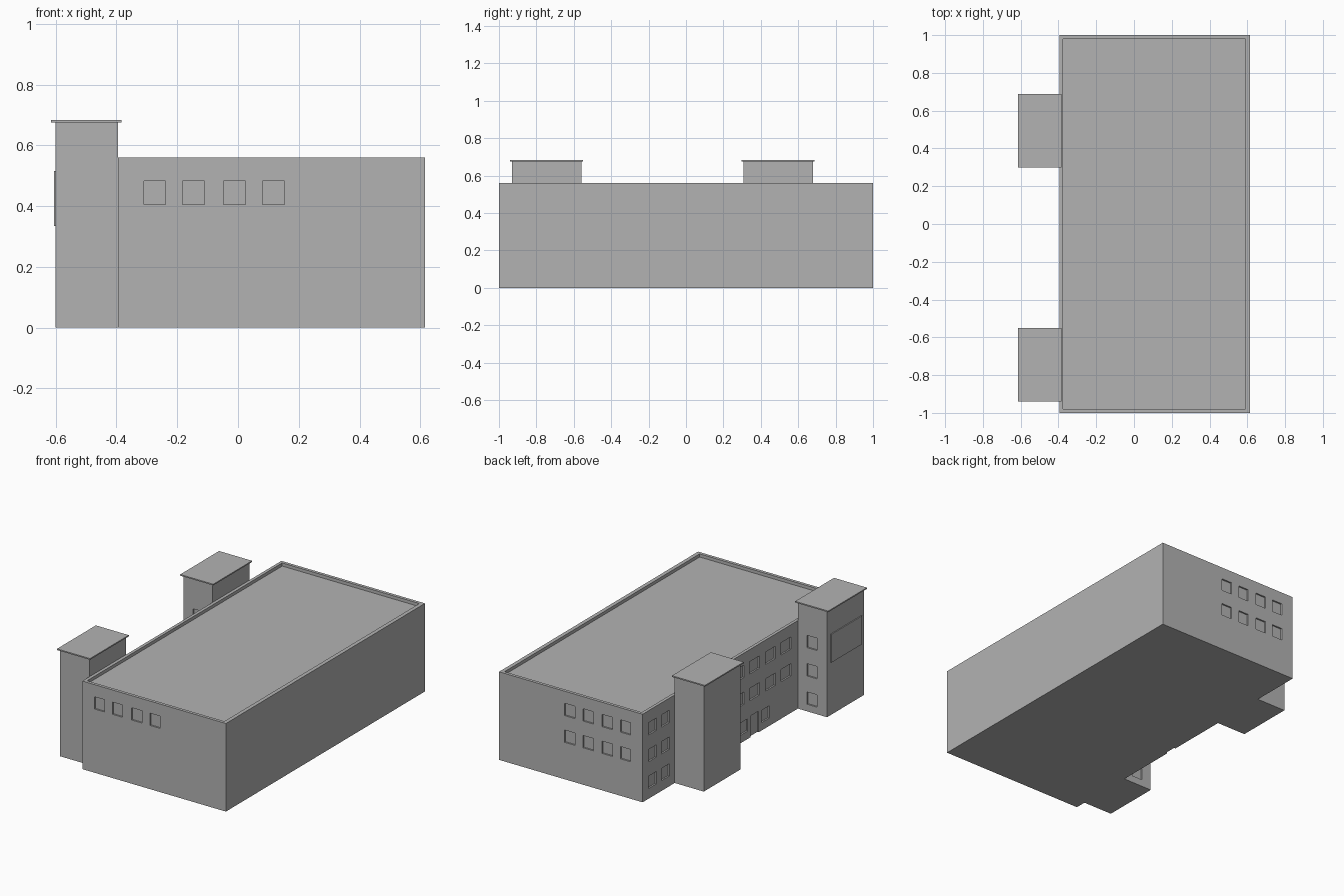
import bpy
import bmesh
from mathutils import Matrix, Vector

cube = bpy.data.objects.get("Cube")
if cube:
    bpy.data.objects.remove(cube, do_unlink=True)

wall_grey = bpy.data.materials.new("wall_grey")
wall_grey.use_nodes = True
GREY = (0.45, 0.45, 0.45, 1)
wall_grey.diffuse_color = GREY
wall_grey.node_tree.nodes["Principled BSDF"].inputs["Base Color"].default_value = GREY


def boxes(name, spans):
    """One object made of boxes, each given as its x, y and z span."""
    bm = bmesh.new()
    for span in spans:
        centre = Vector([(a + b) / 2 for a, b in span])
        size = [b - a for a, b in span]
        bmesh.ops.create_cube(bm, size=1, matrix=Matrix.Translation(centre) @ Matrix.Diagonal((*size, 1)))
    mesh = bpy.data.meshes.new(name)
    bm.to_mesh(mesh)
    bm.free()
    mesh.materials.append(wall_grey)
    obj = bpy.data.objects.new(name, mesh)
    bpy.context.collection.objects.link(obj)
    return obj


def carve(obj, spans):
    """Cut recesses out of an object."""
    cutter = boxes("recess_cutter", spans)
    cutter.hide_render = True
    mod = obj.modifiers.new("recesses", "BOOLEAN")
    mod.operation = "DIFFERENCE"
    mod.solver = "EXACT"
    mod.object = cutter
    bpy.context.view_layer.objects.active = obj
    bpy.ops.object.modifier_apply(modifier=mod.name)
    bpy.data.objects.remove(cutter, do_unlink=True)


def around(centre, width):
    return (centre - width / 2, centre + width / 2)


WEST, EAST, END = -0.395, 0.615, 1.0
HEIGHT, TOWER_TOP = 0.56, 0.675
DEPTH = 0.01
ROWS = [(z, z + 0.078) for z in (0.065, 0.235, 0.405)]
west_recess = (WEST - DEPTH, WEST + DEPTH)

# Sunken roof behind a low parapet
cuts = [((WEST + 0.02, EAST - 0.025), (-END + 0.02, END - 0.02), (HEIGHT - 0.02, HEIGHT + 0.1))]

# Windows in the two end walls: one row at the front, two at the back
for x in (-0.274, -0.147, -0.012, 0.117):
    cuts.append((around(x, 0.072), around(-END, 2 * DEPTH), ROWS[2]))
    for row in ROWS[1:]:
        cuts.append((around(x, 0.072), around(END, 2 * DEPTH), row))

# Windows in the entrance wall: a side bay and the bay between the towers
MIDDLE = -0.126
for row in ROWS:
    for y in (0.90, 0.77):
        cuts.append((west_recess, around(y, 0.08), row))
for row in ROWS[1:]:
    for i in range(-2, 3):
        cuts.append((west_recess, around(MIDDLE + 0.157 * i, 0.1), row))
for side in (-1, 1):
    cuts.append((west_recess, around(MIDDLE + 0.11 * side, 0.08), (0.05, 0.128)))

# Entrance door
cuts.append((west_recess, around(MIDDLE, 0.08), (-0.05, 0.135)))

main_block = boxes("main_block", [((WEST, EAST), (-END, END), (0, HEIGHT))])
carve(main_block, cuts)

# Stair towers, with windows on the sides that face each other
for name, y0, y1, inner in (("front", -0.93, -0.56, -0.56), ("back", 0.308, 0.678, 0.308)):
    tower = boxes(name + "_tower", [((-0.60, WEST), (y0, y1), (0, TOWER_TOP))])
    carve(tower, [(around(-0.495, 0.072), around(inner, 2 * DEPTH), (z, z + 0.078))
                  for z in (0.045, 0.225, 0.405)])
    boxes(name + "_tower_cap", [((-0.615, -0.383), (y0 - 0.01, y1 + 0.01), (TOWER_TOP, 0.683))])

# Blank sign plate on the front tower
boxes("sign_plate", [((-0.606, -0.60), (-0.905, -0.595), (0.335, 0.515))])
